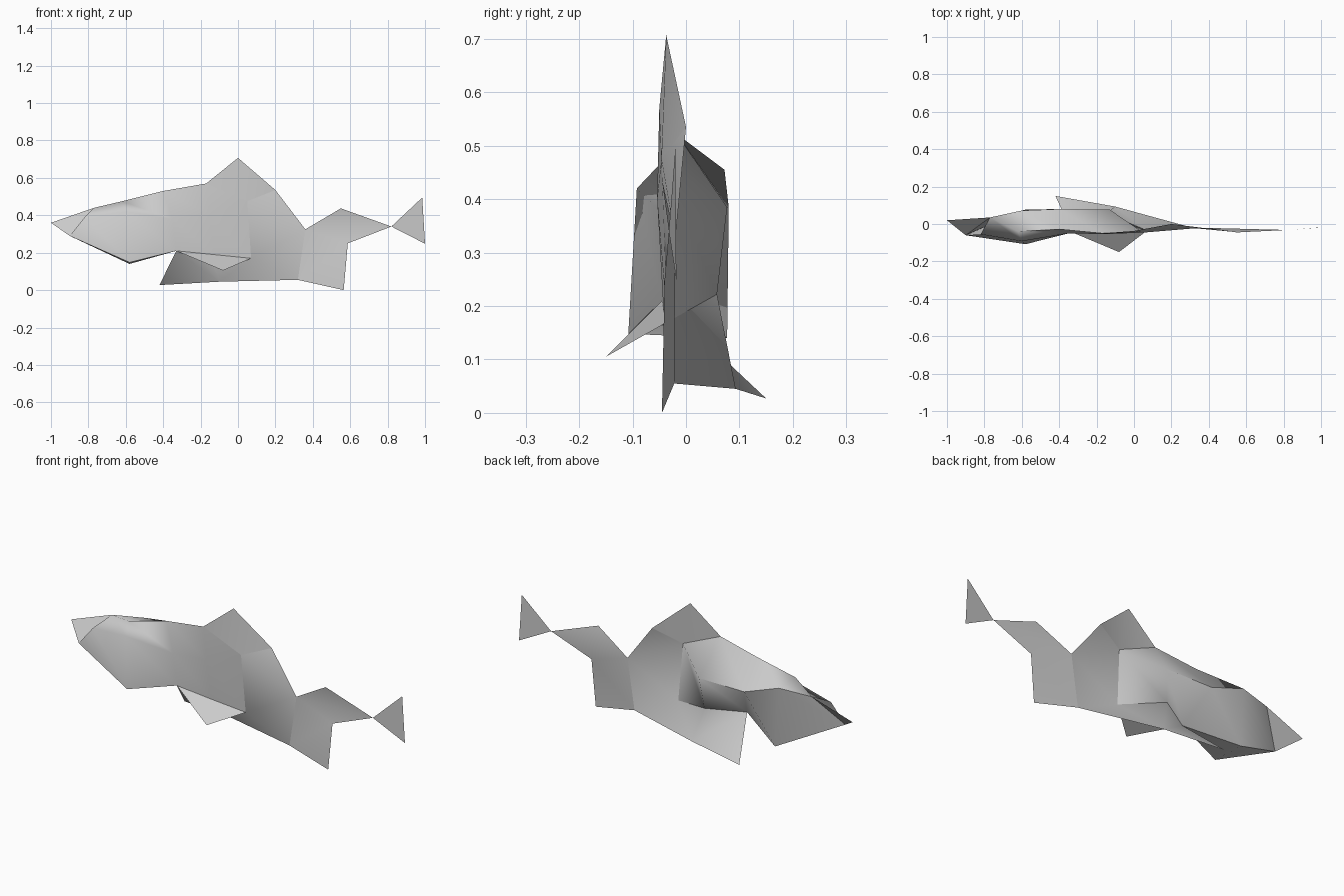
import bpy
import math
import bmesh
from mathutils import Vector

cube = bpy.data.objects.get("Cube")
if cube:
    bpy.data.objects.remove(cube, do_unlink=True)

grey = bpy.data.materials.new("plain grey")
grey.use_nodes = True
grey.diffuse_color = (0.6, 0.6, 0.6, 1)
bsdf = grey.node_tree.nodes["Principled BSDF"]
bsdf.inputs["Base Color"].default_value = (0.6, 0.6, 0.6, 1)
bsdf.inputs["Roughness"].default_value = 0.8


def build(name, polygons, angle=60, closed=False):
    """Join polygons of shared points into one smooth-shaded part."""
    bm = bmesh.new()
    shared = {}
    for polygon in polygons:
        corners = []
        for point in polygon:
            if point not in shared:
                shared[point] = bm.verts.new(Vector(point))
            if shared[point] not in corners:
                corners.append(shared[point])
        if len(corners) > 2:
            bm.faces.new(corners)
    if closed:
        bmesh.ops.recalc_face_normals(bm, faces=bm.faces)
    mesh = bpy.data.meshes.new(name)
    bm.to_mesh(mesh)
    bm.free()
    mesh.materials.append(grey)
    part = bpy.data.objects.new(name, mesh)
    bpy.context.collection.objects.link(part)
    bpy.ops.object.select_all(action="DESELECT")
    part.select_set(True)
    bpy.context.view_layer.objects.active = part
    bpy.ops.object.shade_smooth_by_angle(angle=math.radians(angle))
    return part


def loft(sections):
    """Quads between neighbouring closed cross-sections."""
    quads = []
    for a, b in zip(sections, sections[1:]):
        for i in range(len(a)):
            j = (i + 1) % len(a)
            quads.append((a[i], a[j], b[j], b[i]))
    return quads


# Points where parts meet
crown = (-0.77, 0.035, 0.44)
jaw = (-0.9, -0.06, 0.29)
throat = (-0.33, -0.045, 0.21)
back_top = (-0.17, -0.05, 0.57)
hip = (-0.15, 0.058, 0.222)
rear_top = (0.05, -0.046, 0.475)
rear_low = (0.07, -0.035, 0.17)
dorsal_rear = (0.2, 0.0, 0.535)
waist = (0.36, -0.02, 0.325)
keel = (0.32, -0.022, 0.055)
tail_root = (0.82, -0.032, 0.34)

# Body: each section runs top, near side, near belly, far belly, far ridge
head = [crown, (-0.82, -0.055, 0.39), jaw, jaw, crown]
cheeks = [(-0.62, -0.04, 0.475), (-0.6, -0.092, 0.42), (-0.58, -0.108, 0.148),
          (-0.58, 0.077, 0.14), (-0.6, 0.072, 0.455)]
chest = [(-0.4, -0.028, 0.53), (-0.35, -0.05, 0.38), throat, throat,
         (-0.4, 0.08, 0.385)]
flank = [back_top, (-0.15, -0.054, 0.4), (-0.13, -0.042, 0.19), hip,
         (-0.13, 0.077, 0.385)]
rear = [rear_top, rear_top, rear_low, rear_low, rear_top]
build("body", loft([head, cheeks, chest, flank, rear]), closed=True)

# Snout
build("snout", [((-1, 0.02, 0.36), jaw, crown)])

# Dorsal fin
peak = (0, -0.037, 0.707)
build("dorsal_fin", [(back_top, rear_top, peak), (rear_top, dorsal_rear, peak)])

# Thin rear of the body with the far lower fin
fin_mid = (-0.1, 0.093, 0.045)
fin_tip = (-0.42, 0.15, 0.027)
build("rear_body", [
    (rear_top, waist, dorsal_rear), (rear_top, rear_low, waist),
    (rear_low, keel, waist), (rear_low, fin_mid, keel),
    (rear_low, hip, fin_mid), (hip, throat, fin_mid),
    (throat, fin_tip, fin_mid)])

# Near lower fin
build("pectoral_fin", [(throat, (-0.08, -0.15, 0.105), rear_low)])

# Tail stem and tail fin
notch = (0.587, -0.04, 0.25)
build("tail_stem", [
    (waist, notch, tail_root), (waist, tail_root, (0.55, -0.045, 0.437)),
    (waist, keel, notch), (keel, (0.565, -0.045, 0), notch)])
build("tail_fin", [(tail_root, (1, -0.018, 0.248), (0.985, -0.02, 0.495))])
